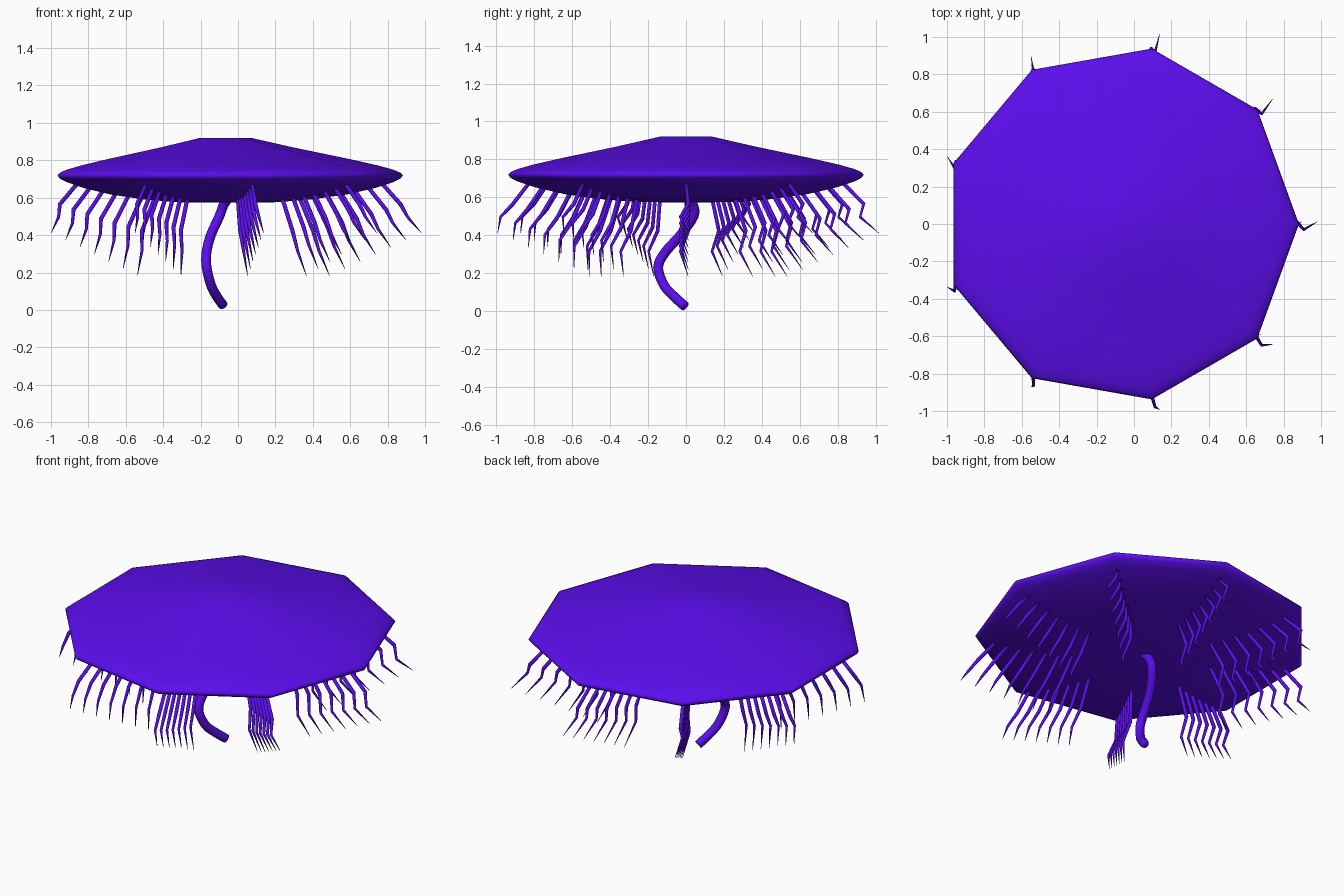
import bpy, bmesh, math
from mathutils import Vector

if "Cube" in bpy.data.objects:
    bpy.data.objects.remove(bpy.data.objects["Cube"])

CX = -0.07   # cap axis
SIDES = 9

mat = bpy.data.materials.new("violet")
mat.diffuse_color = (0.105, 0.004, 0.85, 1)
mat.use_nodes = True
mat.node_tree.nodes["Principled BSDF"].inputs["Base Color"].default_value = mat.diffuse_color


def finish(name, bm, smooth=True):
    bmesh.ops.recalc_face_normals(bm, faces=bm.faces)
    me = bpy.data.meshes.new(name)
    bm.to_mesh(me)
    bm.free()
    for p in me.polygons:
        p.use_smooth = smooth
    me.materials.append(mat)
    ob = bpy.data.objects.new(name, me)
    bpy.context.collection.objects.link(ob)
    return ob


def tube(bm, pts, radii, n):
    """Sweep an n-sided ring along pts, capped at both ends."""
    rings = []
    for i, p in enumerate(pts):
        t = (pts[min(i + 1, len(pts) - 1)] - pts[max(i - 1, 0)]).normalized()
        u = t.cross(Vector((0, 1, 0))).normalized()
        v = t.cross(u)
        rings.append([bm.verts.new(p + radii[i] * (u * math.cos(2 * math.pi * k / n)
                      + v * math.sin(2 * math.pi * k / n))) for k in range(n)])
    for a, b in zip(rings, rings[1:]):
        for k in range(n):
            bm.faces.new((a[k], a[(k + 1) % n], b[(k + 1) % n], b[k]))
    bm.faces.new(rings[0])
    bm.faces.new(rings[-1])


# Nine-sided lens-shaped cap
profile = [(0.14, 0.92), (0.37, 0.868), (0.67, 0.806), (0.82, 0.772), (0.90, 0.75),
           (0.94, 0.733), (0.952, 0.72), (0.94, 0.703), (0.90, 0.683), (0.80, 0.651),
           (0.65, 0.617), (0.47, 0.592), (0.28, 0.576), (0.14, 0.574)]
bm = bmesh.new()
rings = [[bm.verts.new((CX + r * math.cos(2 * math.pi * k / SIDES),
                        r * math.sin(2 * math.pi * k / SIDES), z))
          for k in range(SIDES)] for r, z in profile]
for a, b in zip(rings, rings[1:]):
    for k in range(SIDES):
        j = (k + 1) % SIDES
        bm.faces.new((a[k], a[j], b[j], b[k]))
bm.faces.new(rings[0])
bm.faces.new(rings[-1])
finish("cap", bm)

# Curved stalk hanging from the middle
ctrl = [Vector(p) for p in [(-0.04, 0.0, 0.61), (-0.075, 0.035, 0.565), (-0.10, 0.04, 0.50),
        (-0.145, -0.03, 0.40), (-0.168, -0.11, 0.31), (-0.168, -0.147, 0.23),
        (-0.145, -0.115, 0.135), (-0.115, -0.06, 0.075), (-0.08, -0.005, 0.025)]]
path = []
for i in range(len(ctrl) - 1):
    p0, p1, p2, p3 = (ctrl[max(0, min(len(ctrl) - 1, i + d))] for d in (-1, 0, 1, 2))
    for s in range(4):
        t = s / 4
        path.append(0.5 * (2 * p1 + (p2 - p0) * t + (2 * p0 - 5 * p1 + 4 * p2 - p3) * t * t
                           + (3 * p1 - p0 - 3 * p2 + p3) * t ** 3))
path.append(ctrl[-1])
bm = bmesh.new()
tube(bm, path, [0.026] * len(path), 12)
finish("stalk", bm)


def under_z(r):
    low = profile[6:]
    for (r1, z1), (r0, z0) in zip(low, low[1:]):
        if r0 <= r <= r1:
            return z0 + (z1 - z0) * (r - r0) / (r1 - r0)
    return 0.574


# Rows of bent, pointed tentacles under each spoke
PER_ROW = 7
for k in range(SIDES):
    ang = 2 * math.pi * k / SIDES
    d = Vector((math.cos(ang), math.sin(ang), 0))
    bm = bmesh.new()
    for i in range(PER_ROW):
        f = i / (PER_ROW - 1)                 # 0 inner, 1 outer
        r = 0.40 + 0.44 * f
        z = under_z(r)
        out = 0.13 + 0.05 * f
        drop = (z - 0.17) * (1 - f) + (z - 0.40) * f
        root = Vector((CX, 0, z + 0.012)) + d * r
        steps = [(0, 0, 0, 0), (0.55, 0.42, 0.0, 0.012), (0.68, 0.68, 0.015, -0.03),
                 (1, 1, 0.03, 0.012)]
        pts = [root + d * out * o + Vector((sx, sy, -drop * h)) for o, h, sx, sy in steps]
        tube(bm, pts, [0.011, 0.011, 0.008, 0.001], 6)
    finish(f"tentacle_row_{k + 1}", bm)
